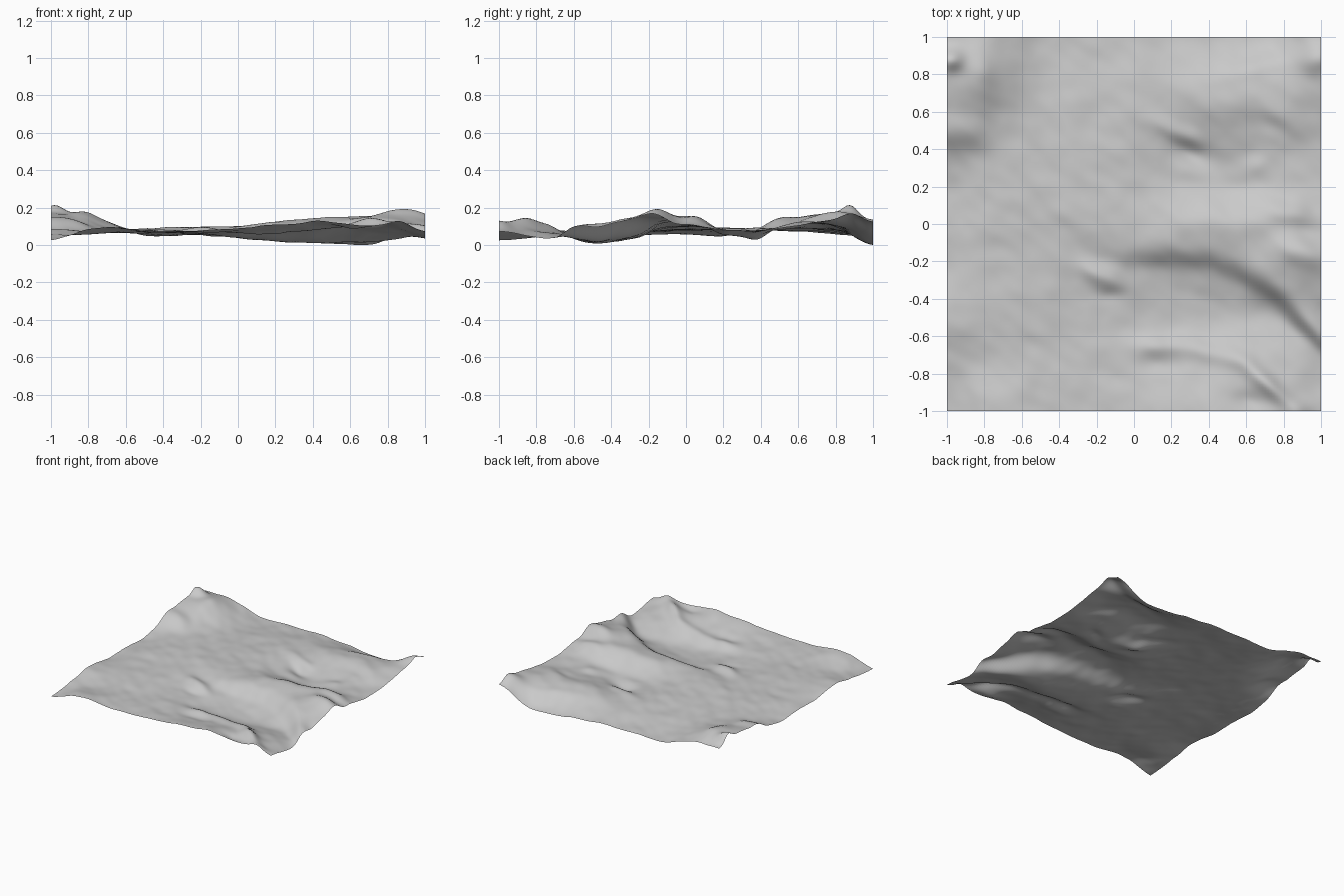
import bpy, bmesh, math
from mathutils import Vector, noise

cube = bpy.data.objects.get("Cube")
if cube:
    bpy.data.objects.remove(cube, do_unlink=True)

# Broad height of the land: rows run front to back, columns run along x, 0.25 apart
ROWS = [
    (.035, .10, .085, .085, .10, .12, .135, .11, .08),
    (.06, .075, .075, .08, .08, .08, .085, .085, .07),
    (.095, .085, .08, .07, .05, .028, .026, .055, .085),
    (.065, .08, .085, .085, .075, .075, .085, .14, .15),
    (.065, .085, .09, .095, .10, .12, .135, .15, .11),
    (.06, .085, .09, .095, .095, .075, .07, .09, .085),
    (.13, .10, .085, .09, .10, .085, .09, .095, .095),
    (.175, .14, .075, .08, .09, .10, .115, .12, .14),
    (.14, .13, .065, .062, .062, .048, .018, .02, .135),
]

# Local hills and hollows: x, y, height, radius along, radius across, turn in degrees
BUMPS = [
    (-.98, .88, .06, .07, .06, 0),        # corner peak
    (-.82, .83, .03, .08, .16, 0),        # shoulder beside the peak
    (-.93, .50, .025, .14, .08, -5),
    (.97, .88, .04, .10, .07, 0),         # back corner crest
    (.68, .85, .02, .22, .06, 15),
    (.90, -.15, .05, .14, .08, -15),      # crest above the escarpment
    (.92, -.52, .025, .14, .06, -50),
    (.48, .01, .014, .30, .07, 0),        # ridge falling away behind
    (.84, .06, .028, .14, .06, -10),
    (.55, .19, -.012, .35, .06, 0),
    (.71, -.85, .055, .17, .05, -42),     # front ridge
    (.42, -.69, .025, .22, .06, -14),
    (.88, -1.0, .025, .07, .06, 0),
    (.62, -.95, -.02, .10, .05, -10),
    (-.17, -.28, .026, .13, .05, -25),    # small steps in the slope
    (-.13, -.38, -.01, .08, .04, 0),
    (.12, -.65, .022, .14, .05, 0),
    (.14, -.75, -.013, .14, .05, 0),
    (.25, .48, .02, .16, .05, -25),       # arched step and the hollow below it
    (.31, .38, -.04, .14, .07, -25),
    (.66, .32, .012, .06, .05, 0),
    (.45, .62, .022, .20, .12, -25),
    (.80, .57, .02, .16, .06, -30),
]


def spline(p0, p1, p2, p3, t):
    return 0.5 * (2 * p1 + (p2 - p0) * t + (2 * p0 - 5 * p1 + 4 * p2 - p3) * t * t
                  + (3 * p1 - p0 - 3 * p2 + p3) * t ** 3)


def sample(values, pos):
    i = min(int(pos), len(values) - 2)
    pick = [values[max(0, min(len(values) - 1, i + k))] for k in (-1, 0, 1, 2)]
    return spline(*pick, pos - i)


def escarpment(x, y):
    """Curved step, high behind and low in front."""
    line = -.19 - .82 * max(0, x - .25) ** 2 + .55 * max(0, -.05 - x)
    d = y - line
    strength = .032 / (1 + math.exp(-(x - .0) / .06)) + .009 * math.exp(-((x + .17) / .2) ** 2)
    return strength * math.tanh(d / .06) * math.exp(-(d / .2) ** 2)


def height(x, y):
    z = sample([sample(row, (x + 1) * 4) for row in ROWS], (y + 1) * 4)
    z += escarpment(x, y)
    for bx, by, h, ra, rb, turn in BUMPS:
        a = math.radians(turn)
        u = (x - bx) * math.cos(a) + (y - by) * math.sin(a)
        v = (y - by) * math.cos(a) - (x - bx) * math.sin(a)
        z += h * math.exp(-(u / ra) ** 2 - (v / rb) ** 2)
    # gentle weathering, stretched along the falling diagonal
    u, v = (x - y) * .707, (x + y) * .707
    z += .008 * noise.noise(Vector((u * 4, v * 7, 2.3)))
    z += .005 * noise.noise(Vector((u * 8, v * 13, 7.1)))
    return z


# Terrain sheet
bm = bmesh.new()
bmesh.ops.create_grid(bm, x_segments=128, y_segments=128, size=1.0)
for v in bm.verts:
    v.co.z = height(v.co.x, v.co.y)
lowest = min(v.co.z for v in bm.verts)
for v in bm.verts:
    v.co.z -= lowest
for f in bm.faces:
    f.smooth = True
mesh = bpy.data.meshes.new("terrain")
bm.to_mesh(mesh)
bm.free()
terrain = bpy.data.objects.new("terrain", mesh)
bpy.context.collection.objects.link(terrain)

# Single stone colour
stone = bpy.data.materials.new("light_grey")
stone.use_nodes = True
colour = (.59, .59, .59, 1)
stone.diffuse_color = colour
stone.node_tree.nodes["Principled BSDF"].inputs["Base Color"].default_value = colour
mesh.materials.append(stone)
